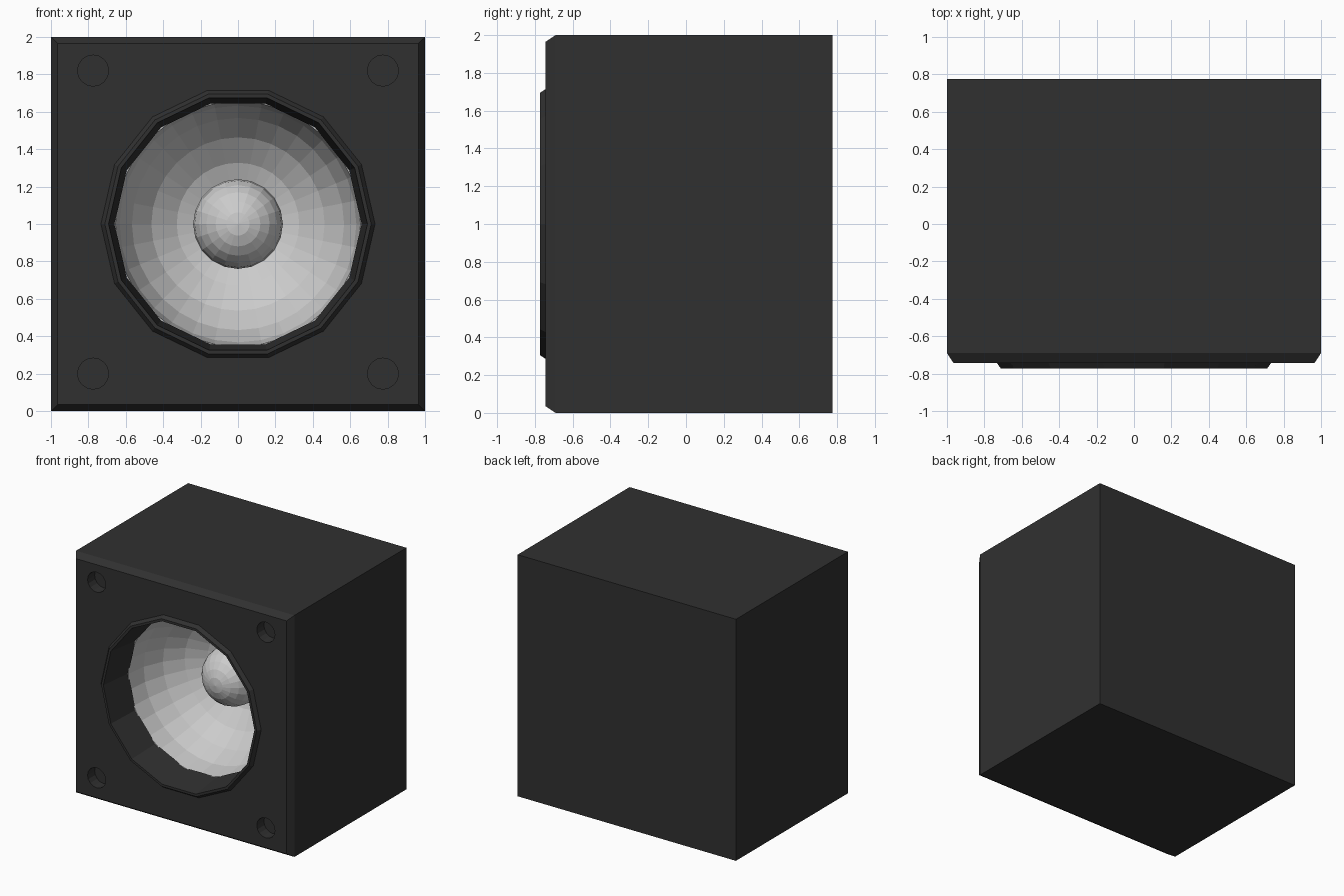
import bpy, bmesh
from math import sin, cos, pi

if "Cube" in bpy.data.objects:
    bpy.data.objects.remove(bpy.data.objects["Cube"])


def material(name, rgb):
    m = bpy.data.materials.new(name)
    m.diffuse_color = (*rgb, 1)
    m.use_nodes = True
    m.node_tree.nodes["Principled BSDF"].inputs["Base Color"].default_value = m.diffuse_color
    return m


def finish(name, bm, mat=None):
    bmesh.ops.recalc_face_normals(bm, faces=bm.faces)
    me = bpy.data.meshes.new(name)
    bm.to_mesh(me)
    bm.free()
    if mat:
        me.materials.append(mat)
    ob = bpy.data.objects.new(name, me)
    bpy.context.collection.objects.link(ob)
    return ob


def lathe(name, profile, sides, closed=False, cx=0, cz=1, mat=None):
    """Revolve (radius, y) points about a line along y; zero radius is a pole."""
    bm = bmesh.new()
    rings = []
    for r, y in profile:
        n = sides if r > 1e-5 else 1
        rings.append([bm.verts.new((cx + r * cos(2 * pi * i / sides), y,
                                    cz + r * sin(2 * pi * i / sides))) for i in range(n)])
    pairs = list(zip(rings, rings[1:]))
    if closed:
        pairs.append((rings[-1], rings[0]))
    for a, b in pairs:
        if len(a) == len(b) == 1:
            continue
        for i in range(sides):
            j = i + 1
            quad = [a[i % len(a)], a[j % len(a)], b[j % len(b)], b[i % len(b)]]
            bm.faces.new(list(dict.fromkeys(quad)))
    return finish(name, bm, mat)


def arc(radius, centre_y, start, end, steps):
    """Points of a circular profile; angle 0 is the rim, pi/2 the back pole."""
    pts = []
    for i in range(steps + 1):
        a = start + (end - start) * i / steps
        pts.append((max(0, radius * cos(a)), centre_y + radius * sin(a)))
    return pts


black = material("black", (0.03, 0.03, 0.03))

# Cabinet with chamfered front edges
bm = bmesh.new()
loops = []
for y, inset in ((0.775, 0), (-0.69, 0), (-0.743, 0.035)):
    w = 1 - inset
    loops.append([bm.verts.new((x * w, y, 1 + z * w))
                  for x, z in ((-1, -1), (1, -1), (1, 1), (-1, 1))])
for a, b in zip(loops, loops[1:]):
    for i in range(4):
        j = (i + 1) % 4
        bm.faces.new((a[i], a[j], b[j], b[i]))
bm.faces.new(loops[0])
bm.faces.new(loops[-1])
cabinet = finish("cabinet", bm, black)

# Well for the driver and four corner screw holes
cutters = [lathe("well_cutter", [(0, -0.9), (0.705, -0.9)] + arc(0.705, -0.48, 0, pi / 2, 8), 48)]
for x in (-0.775, 0.775):
    for z in (0.2, 1.82):
        cutters.append(lathe("screw_hole_cutter",
                             [(0, -0.9), (0.083, -0.9), (0.083, -0.65), (0, -0.65)],
                             16, cx=x, cz=z))
bpy.context.view_layer.objects.active = cabinet
for c in cutters:
    mod = cabinet.modifiers.new("cut", 'BOOLEAN')
    mod.operation = 'DIFFERENCE'
    mod.solver = 'EXACT'
    mod.object = c
    bpy.ops.object.modifier_apply(modifier=mod.name)
    bpy.data.objects.remove(c)

# Raised surround ring, tapering inwards
lathe("surround_ring", [(0.735, -0.74), (0.712, -0.773), (0.692, -0.773),
                        (0.66, -0.49), (0.70, -0.49), (0.735, -0.70)],
      14, closed=True, mat=black)

# Concave cone shell and its central dust cap
lathe("speaker_cone", arc(0.655, -0.5, 0, pi / 2, 6) + arc(0.68, -0.5, pi / 2, 0, 6),
      32, closed=True)
lathe("dust_cap", arc(0.24, -0.06, -pi / 2, pi / 2, 12), 20)
